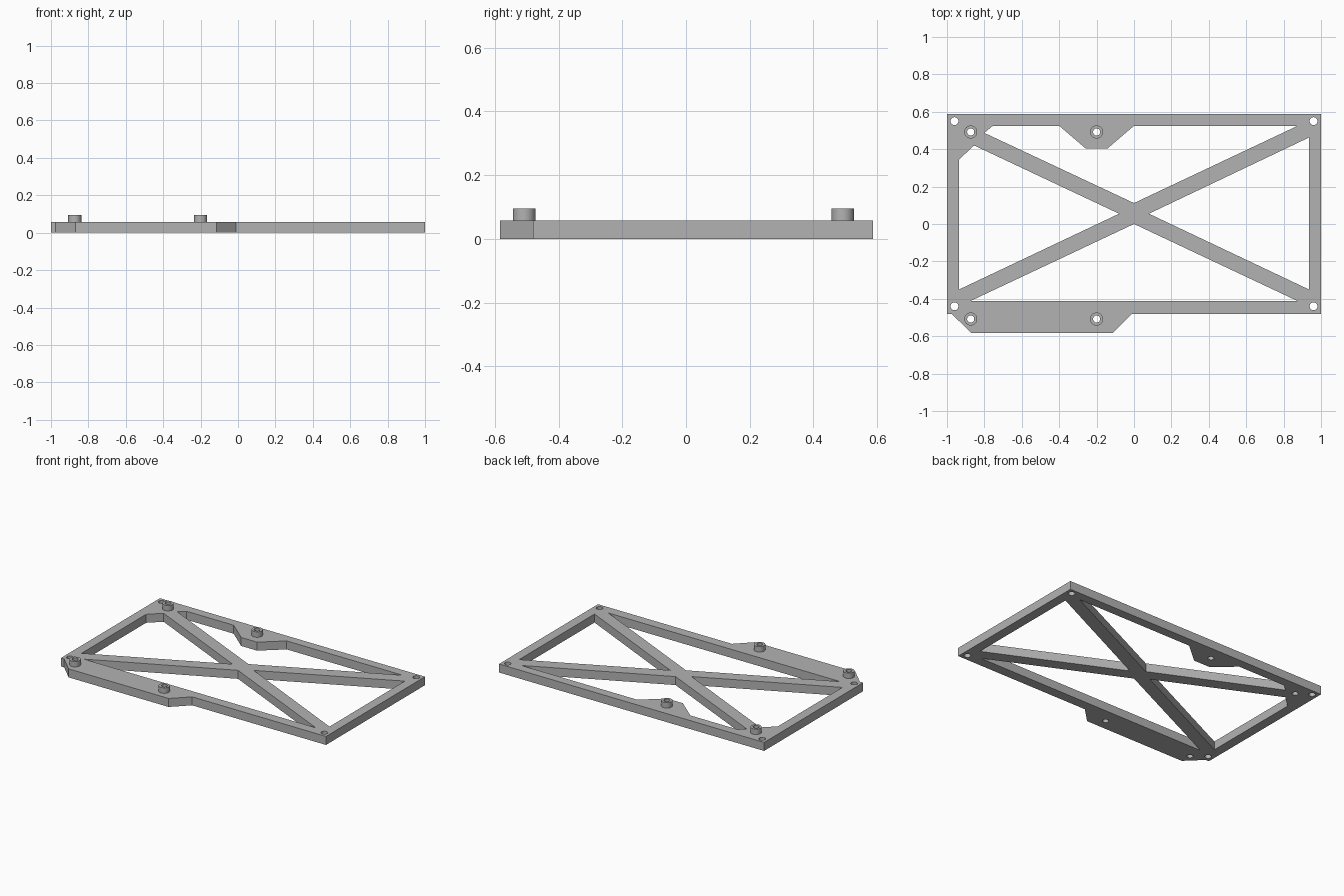
import bpy, bmesh, math

cube = bpy.data.objects.get("Cube")
if cube:
    bpy.data.objects.remove(cube, do_unlink=True)

PLATE_TOP, BOSS_TOP = 0.058, 0.095

grey = bpy.data.materials.new("plain grey")
grey.use_nodes = True
grey.diffuse_color = (0.45, 0.45, 0.45, 1)
grey.node_tree.nodes["Principled BSDF"].inputs["Base Color"].default_value = (0.45, 0.45, 0.45, 1)


def circle(center, radius, count=32):
    return [(center[0] + radius * math.cos(2 * math.pi * i / count),
             center[1] + radius * math.sin(2 * math.pi * i / count)) for i in range(count)]


def extruded(name, loops, bottom, top):
    """Solid from an outer loop and inner hole loops, between two heights."""
    curve = bpy.data.curves.new(name + "_profile", 'CURVE')
    curve.dimensions = '2D'
    curve.fill_mode = 'BOTH'
    curve.extrude = (top - bottom) / 2
    for loop in loops:
        spline = curve.splines.new('POLY')
        spline.points.add(len(loop) - 1)
        for point, (x, y) in zip(spline.points, loop):
            point.co = (x, y, 0, 1)
        spline.use_cyclic_u = True
    helper = bpy.data.objects.new(name + "_helper", curve)
    bpy.context.collection.objects.link(helper)
    bpy.context.view_layer.update()
    evaluated = helper.evaluated_get(bpy.context.evaluated_depsgraph_get())
    mesh = bpy.data.meshes.new_from_object(evaluated)
    bpy.data.objects.remove(helper, do_unlink=True)

    # Join caps to walls and set the solid at its height
    bm = bmesh.new()
    bm.from_mesh(mesh)
    bmesh.ops.remove_doubles(bm, verts=bm.verts, dist=1e-5)
    bmesh.ops.translate(bm, verts=bm.verts, vec=(0, 0, (bottom + top) / 2))
    bmesh.ops.recalc_face_normals(bm, faces=bm.faces)
    bm.to_mesh(mesh)
    bm.free()
    mesh.materials.clear()
    mesh.materials.append(grey)
    obj = bpy.data.objects.new(name, mesh)
    bpy.context.collection.objects.link(obj)
    bpy.ops.object.select_all(action='DESELECT')
    obj.select_set(True)
    bpy.context.view_layer.objects.active = obj
    bpy.ops.object.shade_smooth_by_angle(angle=math.radians(30))
    return obj


# Frame outline with the front mounting tab
outline = [(-1, .587), (1, .587), (1, -.48), (-.01, -.48), (-.115, -.583),
           (-.87, -.583), (-.975, -.48), (-1, -.48)]

# Four openings between the frame and the cross braces
back_opening = [(-.755, .525), (-.4, .525), (-.26, .405), (-.14, .405), (0, .525),
                (.875, .525), (0, .112), (-.8, .487)]
front_opening = [(-.875, -.412), (0, 0), (.875, -.412)]
right_opening = [(-.935, .345), (-.855, .42), (-.08, .055), (-.935, -.35)]
left_opening = [(.935, .462), (.08, .055), (.935, -.35)]

# Corner screw holes and boss positions
corners = [(x, y) for x in (-.96, .96) for y in (.55, -.44)]
bosses = {"back_corner_boss": (-.873, .492), "back_middle_boss": (-.2, .492),
          "front_corner_boss": (-.873, -.508), "front_middle_boss": (-.2, -.508)}

holes = [circle(c, .021) for c in corners] + [circle(c, .019) for c in bosses.values()]
extruded("braced_frame",
         [outline, back_opening, front_opening, right_opening, left_opening] + holes,
         0, PLATE_TOP)

# Hollow bosses standing on the frame
for name, center in bosses.items():
    extruded(name, [circle(center, .035), circle(center, .019)], PLATE_TOP, BOSS_TOP)
